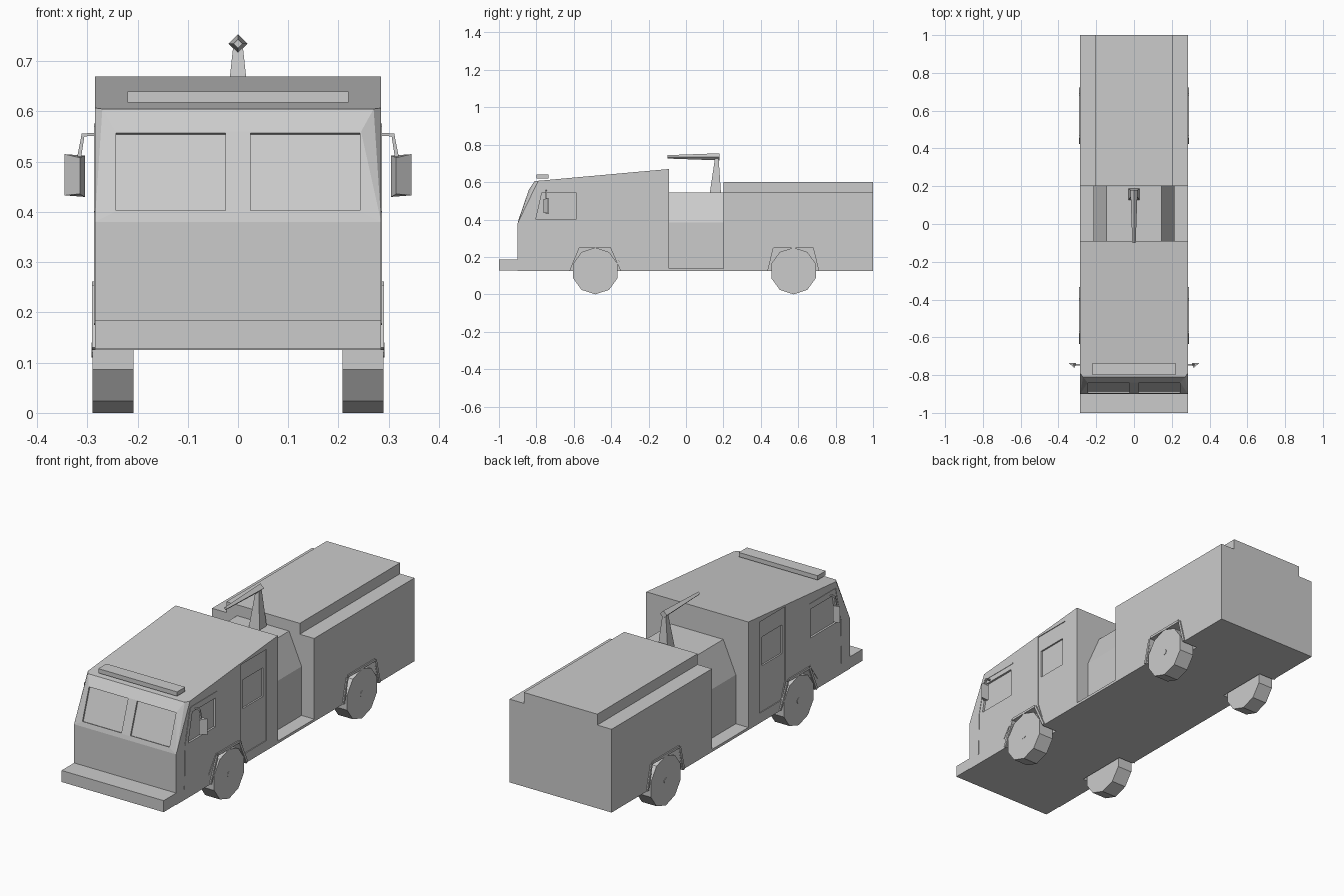
import bpy, bmesh, math
from mathutils import Vector

old = bpy.data.objects.get("Cube")
if old:
    bpy.data.objects.remove(old, do_unlink=True)

grey = bpy.data.materials.new("plain_grey")
grey.use_nodes = True
grey.diffuse_color = (0.6, 0.6, 0.6, 1)
grey.node_tree.nodes["Principled BSDF"].inputs["Base Color"].default_value = (0.6, 0.6, 0.6, 1)


def hull(name, points):
    """Flat-faced convex solid around the given points."""
    bm = bmesh.new()
    for p in points:
        bm.verts.new(p)
    res = bmesh.ops.convex_hull(bm, input=bm.verts)
    loose = {g for g in res["geom_interior"] + res["geom_unused"]
             if isinstance(g, bmesh.types.BMVert)}
    bmesh.ops.delete(bm, geom=list(loose), context="VERTS")
    bmesh.ops.dissolve_limit(bm, angle_limit=0.01, verts=bm.verts, edges=bm.edges)
    bmesh.ops.recalc_face_normals(bm, faces=bm.faces)
    mesh = bpy.data.meshes.new(name)
    bm.to_mesh(mesh)
    bm.free()
    mesh.materials.append(grey)
    ob = bpy.data.objects.new(name, mesh)
    bpy.context.collection.objects.link(ob)
    return ob


def box(name, x, y, z):
    return hull(name, [(a, b, c) for a in x for b in y for c in z])


def prism(name, outline, x0, x1):
    """Side outline of (y, z) points swept from x0 to x1."""
    return hull(name, [(x, y, z) for x in (x0, x1) for y, z in outline])


def cut(target, cutter):
    cutter.hide_render = True
    mod = target.modifiers.new("cut", "BOOLEAN")
    mod.operation, mod.solver, mod.object = "DIFFERENCE", "EXACT", cutter
    bpy.context.view_layer.objects.active = target
    bpy.ops.object.modifier_apply(modifier=mod.name)
    bpy.data.objects.remove(cutter, do_unlink=True)


W = 0.285
SIDES = (("left", 1), ("right", -1))

# Cab with raked, chamfered windscreen
half_cab = [(W, -0.9, 0.125), (W, -0.9, 0.38), (0.245, -0.895, 0.4), (W, -0.845, 0.39),
            (0.245, -0.84, 0.56), (W, -0.8, 0.545), (0.27, -0.81, 0.605), (W, -0.79, 0.607),
            (W, -0.09, 0.67), (W, -0.09, 0.125)]
cab = hull("cab", [(s * x, y, z) for s in (1, -1) for x, y, z in half_cab])
box("front_bumper", (-W, W), (-1, -0.9), (0.127, 0.185))
box("light_bar", (-0.22, 0.22), (-0.8, -0.735), (0.618, 0.64))

# Middle equipment bay and its floor plate
box("bay_floor", (-W, W), (-0.09, 0.2), (0.125, 0.138))
hull("bay_housing", [(s * x, y, z) for s in (1, -1) for y in (-0.09, 0.2)
                     for x, z in ((0.215, 0.138), (0.215, 0.385), (0.145, 0.545))])

# Rear tank body and raised deck
tank = box("tank_body", (-W, W), (0.2, 1), (0.125, 0.545))
box("tank_deck", (-0.205, 0.205), (0.2, 1), (0.545, 0.6))

# Recessed windscreen panes
n = Vector((0, -0.16, 0.055)).normalized() * 0.008
for name, s in SIDES:
    pane = [Vector((s * x, y, z)) for x in (0.025, 0.243)
            for y, z in ((-0.894, 0.403), (-0.841, 0.557))]
    cut(cab, hull("pane_cutter", [p + k * n for p in pane for k in (-1, 1)]))

FRONT_ARCH = [(-0.625, 0.125), (-0.57, 0.25), (-0.405, 0.25), (-0.345, 0.125)]
REAR_ARCH = [(0.435, 0.125), (0.467, 0.248), (0.68, 0.248), (0.712, 0.125)]


def strip(name, a, b, s, wide, inner, outer):
    """Raised bar on a body side between two (y, z) points."""
    d = Vector((b[0] - a[0], b[1] - a[1])).normalized() * wide
    off = Vector((-d.y, d.x))
    a, b = Vector(a), Vector(b)
    return hull(name, [(s * x, p.x, p.y) for x in (inner, outer)
                       for p in (a, b, a + off, b + off)])


for name, s in SIDES:
    # Wheel wells and flares
    for body, arch, label in ((cab, FRONT_ARCH, "front"), (tank, REAR_ARCH, "rear")):
        well = [(y, z - 0.01 if z < 0.2 else z) for y, z in arch]
        cut(body, prism("well_cutter", well, s * 0.2, s * 0.32))
        for i in range(3):
            strip(f"{label}_{name}_flare_{i}", arch[i], arch[i + 1], s, 0.012,
                  W - 0.005, W + 0.006)

    # Rear door panel, then the side windows
    door = [(-0.385, 0.175), (-0.18, 0.175), (-0.18, 0.635), (-0.385, 0.635)]
    cut(cab, prism("door_cutter", [(y, z if z > 0.2 else 0.262) if y < -0.38 else (y, z)
                                   for y, z in door] + [(-0.355, 0.175)], s * (W - 0.004), s * 0.3))
    rear_win = [(y, z) for y in (-0.365, -0.203) for z in (0.405, 0.55)]
    cut(cab, prism("window_cutter", rear_win, s * (W - 0.012), s * 0.3))
    front_win = [(-0.803, 0.4), (-0.77, 0.545), (-0.587, 0.545), (-0.587, 0.4)]
    cut(cab, prism("window_cutter", front_win, s * (W - 0.01), s * 0.3))

    # Front door seams
    seam = [(-0.83, 0.178), (-0.825, 0.4), (-0.785, 0.57), (-0.572, 0.57)]
    for i in range(3):
        strip(f"{name}_door_seam_{i}", seam[i], seam[i + 1], s, 0.006, W - 0.003, W + 0.002)
    strip(f"{name}_step_seam", (-0.64, 0.175), (-0.578, 0.262), s, 0.005, W - 0.003, W + 0.002)

    # Mirror with bent arm
    hull(f"{name}_mirror", [(s * x, y, z) for x, y, lo, hi in (
        (0.345, -0.737, 0.433, 0.515), (0.305, -0.735, 0.43, 0.512), (0.315, -0.762, 0.436, 0.508))
        for z in (lo, hi)])
    hull(f"{name}_mirror_arm", [(s * x, y, z) for y in (-0.75, -0.742) for x, z in (
        (0.28, 0.558), (0.28, 0.552), (0.311, 0.556), (0.311, 0.55))])
    hull(f"{name}_mirror_stem", [(s * x, y, z) for y in (-0.75, -0.742) for x, z in (
        (0.305, 0.556), (0.311, 0.556), (0.312, 0.51), (0.32, 0.51))])

    # Ten-sided wheels with small hubs
    for label, y in (("front", -0.485), ("rear", 0.575)):
        for part, r, x0, x1 in (("wheel", 0.125, 0.208, 0.29), ("hub", 0.015, 0.28, 0.292)):
            ring = [(y + r * math.sin(k * math.tau / 10), 0.125 - r * math.cos(k * math.tau / 10))
                    for k in range(10)]
            prism(f"{label}_{name}_{part}", ring, s * x0, s * x1)

# Water cannon: tapered post and square nozzle
hull("cannon_post", [(a * h, 0.157 + b * h + dy, z) for a in (1, -1) for b in (1, -1)
                     for h, z, dy in ((0.03, 0.54, 0), (0.009, 0.735, 0.008))])
hull("cannon_nozzle", [(a * r, y, z + b * r) for a, b in ((1, 0), (-1, 0), (0, 1), (0, -1))
                       for r, y, z in ((0.009, -0.1, 0.735), (0.019, 0.18, 0.735))])
